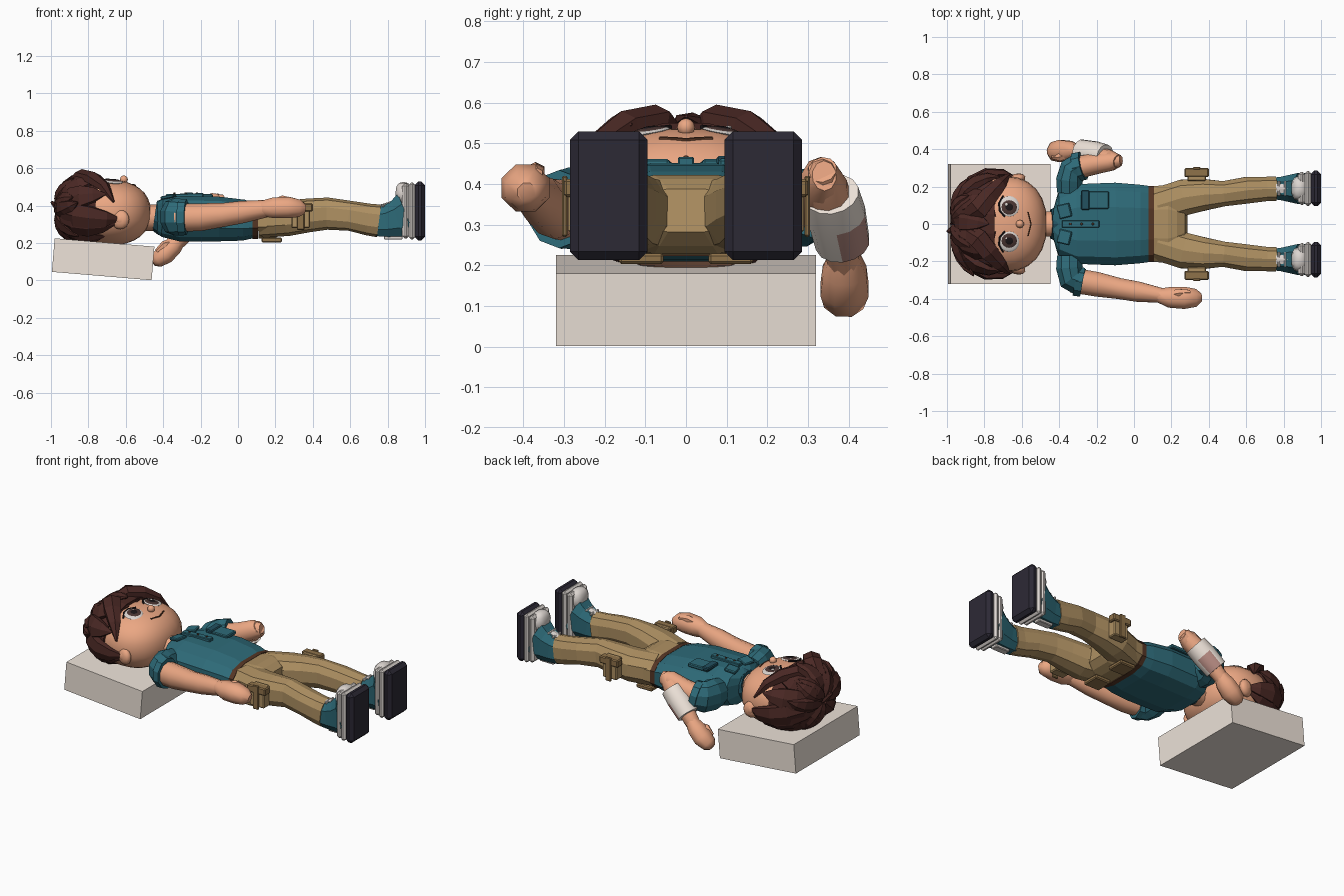
import bpy, bmesh, math, random
from mathutils import Vector
random.seed(4)


def mat(name, hexcol):
    c = [int(hexcol[i:i + 2], 16) / 255 for i in (0, 2, 4)]
    m = bpy.data.materials.new(name)
    m.diffuse_color = [((v + .055) / 1.055) ** 2.4 for v in c] + [1]
    return m


SKIN, HAIR = mat("skin", "EBA783"), mat("hair", "4A2824")
TEAL, DARK_TEAL = mat("teal", "2E6B79"), mat("dark_teal", "225160")
TAN, DARK_TAN = mat("tan", "AE9062"), mat("dark_tan", "8F724A")
BELT, RUBBER = mat("leather", "553524"), mat("rubber", "2C2935")
WHITE, CLOTH = mat("off_white", "DCD5D0"), mat("cloth", "EFE4DA")
STAIN, BLACK, IRIS = mat("stain", "B98D84"), mat("black", "1C1618"), mat("iris", "4A3532")


def finish(name, bm, m, smooth=False):
    bmesh.ops.recalc_face_normals(bm, faces=bm.faces[:])
    me = bpy.data.meshes.new(name)
    bm.to_mesh(me)
    bm.free()
    ob = bpy.data.objects.new(name, me)
    bpy.context.collection.objects.link(ob)
    me.materials.append(m)
    if smooth:
        me.shade_smooth()
        me.set_sharp_from_angle(angle=math.radians(50))
    return ob


def spow(v, e):
    return math.copysign(abs(v) ** e, v)


def loft(name, stations, m, n=8, e=1.0, smooth=False, up=(0, 0, 1)):
    """Skin of rings along a path; each station is (x, y, z, half width, half depth)."""
    bm = bmesh.new()
    pts = [Vector(s[:3]) for s in stations]
    rings = []
    for i, s in enumerate(stations):
        t = (pts[min(i + 1, len(pts) - 1)] - pts[max(i - 1, 0)]).normalized()
        side = Vector(up).cross(t).normalized()
        top = t.cross(side)
        ring = []
        for k in range(n):
            a = 2 * math.pi * (k + .5) / n
            ring.append(bm.verts.new(pts[i] + side * s[3] * spow(math.cos(a), e) + top * s[4] * spow(math.sin(a), e)))
        rings.append(ring)
    for r, q in zip(rings, rings[1:]):
        for k in range(n):
            bm.faces.new((r[k], r[(k + 1) % n], q[(k + 1) % n], q[k]))
    bm.faces.new(rings[0])
    bm.faces.new(rings[-1])
    return finish(name, bm, m, smooth)


def box(name, c, size, m, bevel=.006, rot=(0, 0, 0)):
    bm = bmesh.new()
    bmesh.ops.create_cube(bm, size=1)
    bmesh.ops.scale(bm, vec=size, verts=bm.verts)
    if bevel:
        bmesh.ops.bevel(bm, geom=bm.edges[:], offset=bevel, segments=1, affect='EDGES')
    ob = finish(name, bm, m)
    ob.location, ob.rotation_euler = c, rot
    return ob


def ball(name, c, r, m, e=1.0, u=16, v=10, rot=(0, 0, 0)):
    bm = bmesh.new()
    bmesh.ops.create_uvsphere(bm, u_segments=u, v_segments=v, radius=1)
    for w in bm.verts:
        w.co = Vector([spow(w.co[i], e) * r[i] for i in range(3)])
    ob = finish(name, bm, m, True)
    ob.location, ob.rotation_euler = c, rot
    return ob


# pillow, tilted
box("pillow", (-.721, 0, .113), (.535, .64, .18), CLOTH, 0, (0, math.radians(4.8), 0))

# head
HC, HR, HE = (-.69, 0, .362), (.225, .256, .175), .88
ball("head", HC, HR, SKIN, HE, 24, 16)


def face_z(x, y):
    p = 2 / HE
    d = 1 - abs((x - HC[0]) / HR[0]) ** p - abs(y / HR[1]) ** p
    return HC[2] + HR[2] * max(d, 0) ** (1 / p)


ball("nose", (-.61, 0, face_z(-.61, 0) + .01), (.022, .022, .022), SKIN, u=10, v=6)
for s in (-1, 1):
    tilt = (-s * .16, .08, 0)
    z = face_z(-.667, s * .095)
    ball("eye_white", (-.667, s * .095, z), (.054, .056, .008), WHITE, rot=tilt)
    ball("iris", (-.667, s * .09, z + .004), (.043, .042, .008), IRIS, rot=tilt)
    ball("pupil", (-.667, s * .09, z + .007), (.025, .024, .007), BLACK, rot=tilt)
    ball("eye_glint", (-.682, s * .09 + .014, z + .011), (.009, .009, .004), WHITE, u=8, v=6)
    loft("eyelid", [(x, s * y, face_z(x, s * y) + .004, .006, .006) for x, y in
                    ((-.69, .038), (-.718, .07), (-.722, .11), (-.70, .15))], BLACK, 6)
    loft("eyebrow", [(x, s * y, face_z(x, s * y) + .004, .01, .006) for x, y in
                     ((-.745, .04), (-.757, .09), (-.742, .14))], HAIR, 6)
    ball("ear", (-.63, s * .237, .325), (.052, .03, .052), SKIN, u=12, v=8, rot=(0, 0, s * .35))
    ball("ear_inner", (-.625, s * .257, .327), (.026, .012, .028), SKIN, u=10, v=6)
loft("mouth", [(-.55 - .25 * abs(y), y, face_z(-.55 - .25 * abs(y), y), .004, .005)
               for y in (-.065, -.03, 0, .03, .065)], BELT, 6)

# hair: cap, combed locks and crown spikes
loft("hair_cap", [(-.95, 0, .38, .04, .03), (-.93, 0, .38, .12, .085), (-.88, 0, .38, .2, .14),
                  (-.81, 0, .38, .25, .174), (-.765, 0, .375, .265, .18)], HAIR, 16)


def lock(name, phi, th0, th1, width, lift, swirl):
    st = []
    for i in range(6):
        f = i / 5
        th, p = th0 + (th1 - th0) * f, phi + swirl * f
        k = 1.0 + lift[0] * math.sin(math.pi * f) + lift[1] * f * f
        st.append((-.72 - .235 * math.cos(th) * k, .27 * math.sin(th) * math.sin(p) * k,
                   .38 + .186 * math.sin(th) * math.cos(p) * k,
                   width * (.4, .8, 1, .95, .65, .05)[i], .038 * (.6, .9, 1, .9, .6, .1)[i]))
    loft(name, st, HAIR, 6, up=(-.5, math.sin(phi), math.cos(phi)))


for i in range(13):
    phi = 2 * math.pi * i / 13 + .24
    side = abs(math.sin(phi)) ** 2
    end = (1.36 if math.cos(phi) > 0 else 1.6) + .34 * side
    lock("hair_lock", phi, .25, end + random.uniform(-.08, .08),
         .07, (.04, .03), random.uniform(-.3, .3))
for i in range(9):
    lock("crown_spike", 2 * math.pi * i / 9 + .3, .1, .95 + random.uniform(-.15, .15),
         .055, (.02, .2), random.uniform(-.6, .6))
loft("crown_tip", [(-.88, -.01, .36, .07, .05), (-.95, -.03, .385, .04, .035),
                   (-1, -.04, .42, .005, .005)], HAIR, 6)
for s in (-1, 1):
    loft("fringe", [(-.89, s * .04, .51, .05, .03), (-.83, s * .08, .56, .06, .036),
                    (-.775, s * .15, .545, .055, .036), (-.715, s * .215, .50, .038, .028),
                    (-.665, s * .268, .42, .006, .006)], HAIR, 6)

# neck and shirt
loft("neck", [(-.52, 0, .335, .07, .07), (-.38, 0, .335, .072, .072)], SKIN, 10, smooth=True)
loft("shirt", [(-.43, 0, .335, .085, .085), (-.405, 0, .335, .17, .105), (-.31, 0, .33, .218, .124),
               (-.10, 0, .328, .226, .122), (.03, 0, .322, .215, .112), (.085, 0, .318, .207, .096)], TEAL, 12, .68)
loft("collar_band", [(-.445, 0, .345, .08, .08), (-.41, 0, .34, .1, .1)], DARK_TEAL, 10)
for s in (-1, 1):
    box("collar_flap", (-.372, s * .07, .446), (.07, .075, .018), TEAL, .005, (0, -.2, s * .25))
box("placket", (-.285, 0, .453), (.2, .04, .022), TEAL, .004, (0, -.03, 0))
for x in (-.34, -.28, -.22):
    ball("button", (x, 0, .466), (.007, .007, .004), BELT, u=8, v=6)
box("chest_pocket", (-.205, .128, .45), (.14, .095, .024), TEAL, .005)
box("pocket_flap", (-.26, .128, .458), (.045, .105, .022), DARK_TEAL, .005)

# belt and trousers
loft("belt", [(.078, 0, .32, .209, .1), (.108, 0, .32, .209, .1)], BELT, 12, .68)
loft("hips", [(.105, 0, .32, .207, .098), (.19, 0, .325, .216, .1), (.24, 0, .33, .18, .085),
              (.28, 0, .335, .12, .055)], TAN, 12, .75)
for s in (-1, 1):
    loft("trouser_leg", [(.13, s * .1, .323, .098, .095), (.27, s * .143, .333, .1, .095),
                         (.38, s * .157, .348, .087, .09), (.48, s * .162, .357, .07, .086),
                         (.60, s * .180, .345, .074, .08), (.70, s * .187, .325, .068, .085),
                         (.755, s * .188, .318, .068, .088)], TAN, 10, .8)
    box("back_pocket", (.18, s * .11, .216), (.11, .11, .026), DARK_TAN)
    box("side_pouch", (.335, s * .26, .345), (.1, .06, .13), TAN)
    box("pouch_flap", (.335, s * .275, .39), (.13, .05, .045), DARK_TAN)
    box("pouch_strap", (.335, s * .298, .345), (.04, .014, .15), DARK_TAN, .004)

# high-top shoes
for s in (-1, 1):
    y = s * .19
    loft("shoe_upper", [(.735, y, .312, .06, .08), (.79, y, .315, .066, .088),
                        (.85, y, .33, .078, .106), (.90, y, .35, .088, .13)], TEAL, 8, .75)
    box("sole", (.972, y, .371), (.056, .19, .315), RUBBER, .02)
    box("midsole_low", (.93, y, .371), (.032, .186, .305), WHITE, .012)
    box("midsole_high", (.897, y, .371), (.038, .175, .295), WHITE, .014)
    ball("toe_cap", (.885, y, .465), (.045, .068, .062), WHITE, .8, 10, 6)
    loft("tongue", [(.76, y, .395, .026, .01), (.82, y, .41, .028, .013), (.865, y, .44, .03, .018)], WHITE, 6)
    for x, z in ((.775, .40), (.81, .413), (.84, .432)):
        box("lace", (x, y, z), (.014, .08, .016), WHITE, .004, (0, -.4, 0))
    box("heel_strip", (.83, y, .228), (.1, .045, .02), WHITE, .004)

# straight arm
loft("sleeve_straight", [(-.345, -.17, .338, .07, .085), (-.345, -.235, .34, .075, .1),
                         (-.335, -.29, .34, .075, .1), (-.285, -.31, .338, .078, .095)], TEAL, 10)
loft("sleeve_cuff_straight", [(-.315, -.305, .338, .083, .098), (-.275, -.312, .338, .082, .096)], TEAL, 10)
loft("arm_straight", [(-.33, -.30, .335, .07, .075), (-.2, -.322, .338, .069, .074), (-.08, -.345, .35, .059, .064),
                      (.02, -.362, .365, .057, .06), (.16, -.384, .385, .04, .046)], SKIN, 10, smooth=True)
loft("hand_straight", [(.13, -.382, .385, .04, .044), (.19, -.392, .388, .06, .06), (.27, -.395, .39, .064, .062),
                       (.33, -.395, .385, .052, .05), (.36, -.392, .38, .024, .024)], SKIN, 8, smooth=True)
loft("thumb_straight", [(.18, -.38, .41, .022, .022), (.24, -.37, .432, .026, .022),
                        (.30, -.365, .425, .014, .014)], SKIN, 6, smooth=True)

# bent arm with bandaged forearm
loft("sleeve_bent", [(-.345, .17, .335, .07, .085), (-.345, .235, .34, .075, .098),
                     (-.33, .29, .342, .074, .096), (-.285, .31, .35, .076, .088)], TEAL, 10)
loft("sleeve_cuff_bent", [(-.312, .302, .345, .082, .092), (-.272, .312, .354, .08, .09)], TEAL, 10)
loft("upper_arm_bent", [(-.31, .30, .34, .064, .068), (-.2, .323, .375, .058, .064),
                        (-.12, .335, .41, .052, .06), (-.07, .34, .42, .03, .038)], SKIN, 10, smooth=True)
loft("forearm_bent", [(-.085, .335, .435, .036, .04), (-.14, .345, .39, .054, .056), (-.23, .37, .31, .052, .054),
                      (-.33, .39, .2, .04, .042)], SKIN, 10, smooth=True, up=(1, 0, -1))
bandage = loft("bandage", [(-.155, .358, .375, .068, .066), (-.21, .37, .325, .073, .07),
                           (-.285, .385, .255, .068, .066)], CLOTH, 14, smooth=True, up=(1, 0, -1))
bandage.data.materials.append(STAIN)
for p in bandage.data.polygons:
    if (p.center - Vector((-.2, .40, .275))).length < .045:
        p.material_index = 1
loft("hand_bent", [(-.31, .39, .225, .038, .04), (-.345, .39, .185, .058, .054), (-.39, .39, .14, .064, .058),
                   (-.435, .388, .108, .052, .045), (-.455, .386, .095, .026, .022)], SKIN, 8,
     smooth=True, up=(1, 0, -1))
loft("thumb_bent", [(-.34, .375, .2, .024, .024), (-.395, .358, .19, .024, .022),
                    (-.435, .358, .155, .012, .012)], SKIN, 6, smooth=True)
